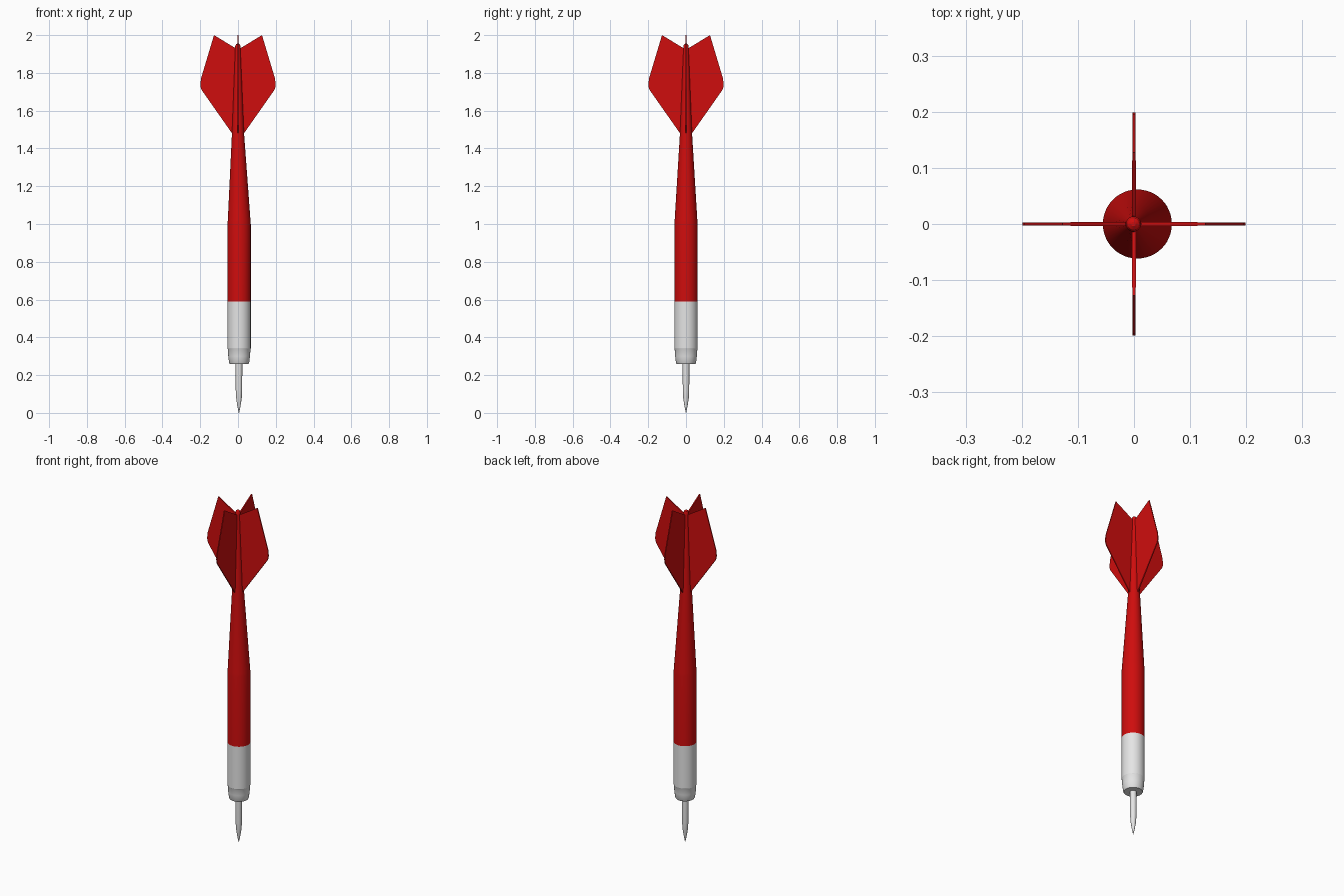
import bpy, bmesh, math

if "Cube" in bpy.data.objects:
    bpy.data.objects.remove(bpy.data.objects["Cube"])

def material(name, rgb):
    m = bpy.data.materials.new(name)
    m.diffuse_color = (*rgb, 1)
    m.use_nodes = True
    m.node_tree.nodes["Principled BSDF"].inputs["Base Color"].default_value = m.diffuse_color
    return m

RED = material("red", (0.62, 0.004, 0.004))
WHITE = material("white", (0.78, 0.78, 0.78))

def finish(name, bm, mat, angle):
    bmesh.ops.recalc_face_normals(bm, faces=bm.faces)
    me = bpy.data.meshes.new(name)
    bm.to_mesh(me)
    bm.free()
    ob = bpy.data.objects.new(name, me)
    bpy.context.collection.objects.link(ob)
    me.materials.append(mat)
    bpy.ops.object.select_all(action='DESELECT')
    ob.select_set(True)
    bpy.context.view_layer.objects.active = ob
    bpy.ops.object.shade_smooth_by_angle(angle=math.radians(angle))
    return ob

def lathe(name, profile, mat, sides=48, angle=25):
    """Stack of rings; profile rows are (radius, z, centre x)."""
    bm = bmesh.new()
    rings = []
    for r, z, cx in profile:
        rings.append([bm.verts.new((cx + r * math.cos(2 * math.pi * i / sides),
                                    r * math.sin(2 * math.pi * i / sides), z))
                      for i in range(sides)])
    for a, b in zip(rings, rings[1:]):
        for i in range(sides):
            j = (i + 1) % sides
            bm.faces.new((a[i], a[j], b[j], b[i]))
    bm.faces.new(rings[0][::-1])
    bm.faces.new(rings[-1])
    return finish(name, bm, mat, angle)

# steel point
lathe("needle", [(0.001, 0.0, 0.005), (0.009, 0.04, 0.005), (0.015, 0.08, 0.005),
                 (0.017, 0.12, 0.005), (0.018, 0.27, 0.005)], WHITE, 24)

# white nose cap and collar
lathe("nose_collar", [(0.050, 0.26, 0.006), (0.053, 0.265, 0.006), (0.0575, 0.30, 0.006),
                      (0.060, 0.337, 0.006), (0.0615, 0.34, 0.006),
                      (0.0615, 0.59, 0.006)], WHITE)

# red barrel and tapering shaft with a rounded end
lathe("barrel_and_shaft", [(0.0615, 0.59, 0.006), (0.0615, 1.0, 0.006), (0.060, 1.02, 0.006),
                           (0.032, 1.48, 0.0), (0.014, 1.93, -0.001), (0.0135, 1.943, -0.001),
                           (0.010, 1.951, -0.001), (0.004, 1.955, -0.001)], RED)

# four flight fins
OUTLINE = [(0.0, 1.43), (0.028, 1.475), (0.193, 1.71), (0.198, 1.725), (0.199, 1.74),
           (0.196, 1.77), (0.127, 2.0), (0.012, 1.93), (0.0, 1.93)]
for k, side in enumerate(("right", "back", "left", "front")):
    c, s = round(math.cos(k * math.pi / 2)), round(math.sin(k * math.pi / 2))
    bm = bmesh.new()
    layers = []
    for sign in (-1, 1):
        layer = []
        for x, z in OUTLINE:
            t = sign * (0.0038 - 0.006 * x)   # thinner toward the outer edge
            layer.append(bm.verts.new((c * x - s * t, s * x + c * t, z)))
        layers.append(layer)
    a, b = layers
    bm.faces.new(a)
    bm.faces.new(b[::-1])
    for i in range(len(a)):
        j = (i + 1) % len(a)
        bm.faces.new((a[i], b[i], b[j], a[j]))
    finish("fin_" + side, bm, RED, 20)
